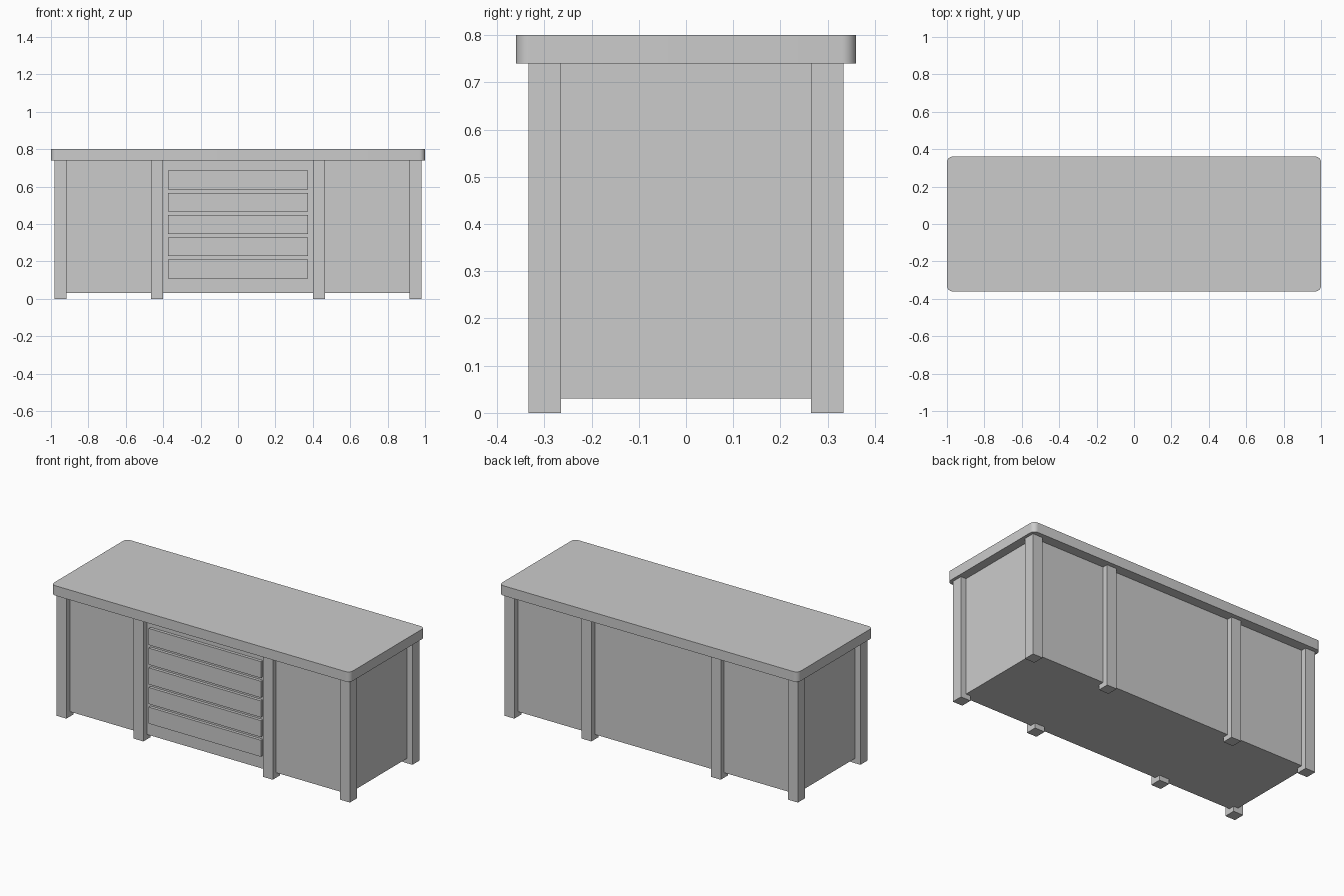
import bpy
import bmesh

if "Cube" in bpy.data.objects:
    bpy.data.objects.remove(bpy.data.objects["Cube"], do_unlink=True)

grey = bpy.data.materials.new("plain_grey")
grey.use_nodes = True
colour = (0.6, 0.6, 0.6, 1)
grey.diffuse_color = colour
grey.node_tree.nodes["Principled BSDF"].inputs["Base Color"].default_value = colour


def box(name, low, high, corner_radius=0):
    """Box between two corners, with optional rounded vertical edges."""
    bm = bmesh.new()
    bmesh.ops.create_cube(bm, size=1)
    for v in bm.verts:
        v.co = [h if c > 0 else l for c, l, h in zip(v.co, low, high)]
    if corner_radius:
        upright = [e for e in bm.edges
                   if abs(e.verts[0].co.z - e.verts[1].co.z) > 0.01]
        bmesh.ops.bevel(bm, geom=upright, offset=corner_radius, segments=8,
                        profile=0.5, affect='EDGES')
    mesh = bpy.data.meshes.new(name)
    bm.to_mesh(mesh)
    bm.free()
    mesh.materials.append(grey)
    obj = bpy.data.objects.new(name, mesh)
    bpy.context.collection.objects.link(obj)
    return obj


# Worktop with rounded corners
top = box("worktop", (-1, -0.36, 0.74), (1, 0.36, 0.8), 0.03)
bpy.context.view_layer.objects.active = top
top.select_set(True)
bpy.ops.object.shade_smooth_by_angle()

# Cabinet body, set back from the outer faces of the posts
box("cabinet_body", (-0.947, -0.3, 0.03), (0.947, 0.3, 0.74))

# Posts at the corners and beside the drawers, front and back
post_width, post_depth = 0.066, 0.068
for row, y in (("front", -0.333), ("back", 0.265)):
    for name, x in (("outer_right", -0.982), ("inner_right", -0.466),
                    ("inner_left", 0.4), ("outer_left", 0.916)):
        box(f"{row}_post_{name}", (x, y, 0),
            (x + post_width, y + post_depth, 0.74))

# Raised drawer fronts
for i in range(5):
    z = 0.109 + i * 0.119
    box(f"drawer_front_{i + 1}", (-0.375, -0.318, z), (0.375, -0.295, z + 0.1))
